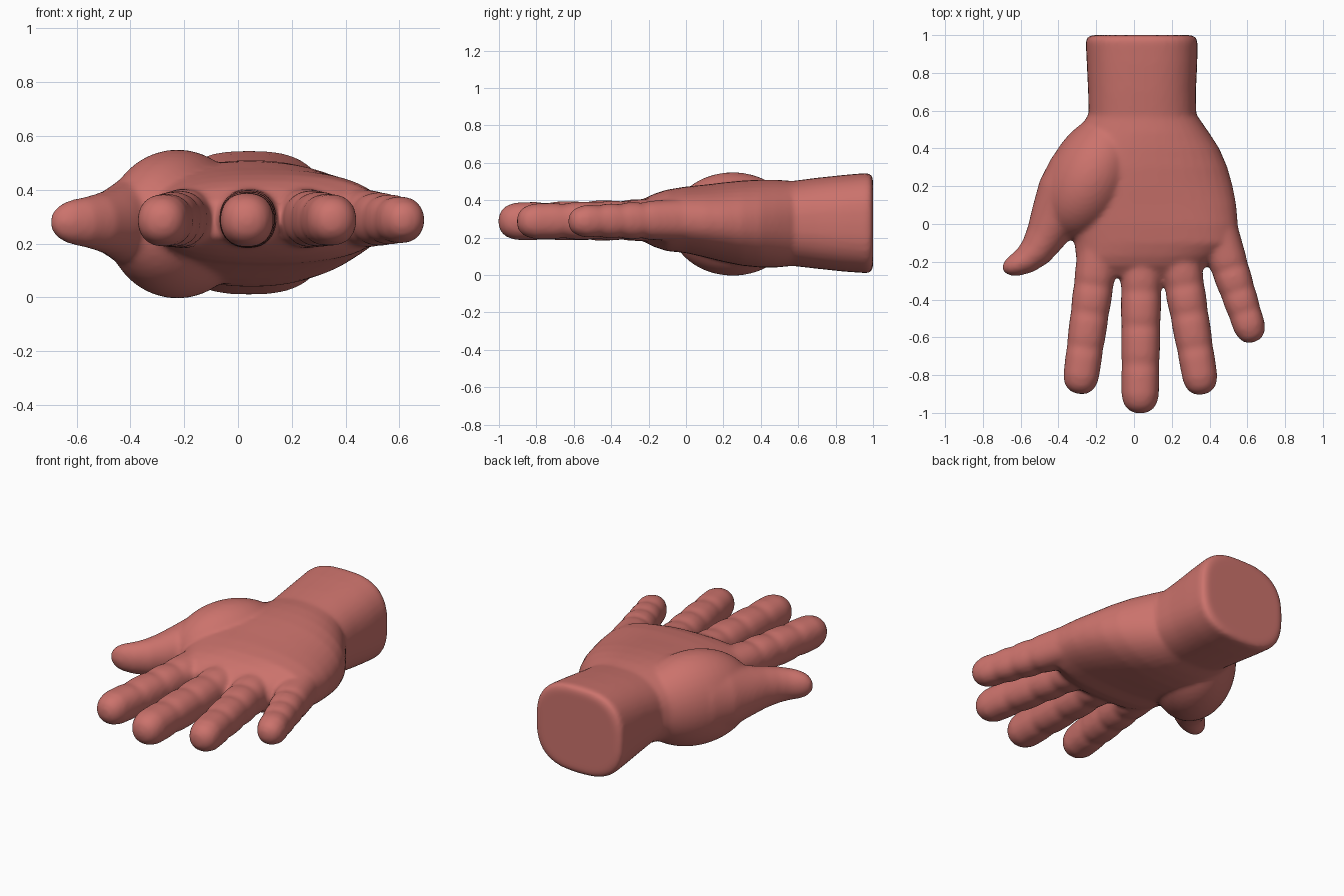
import bpy, bmesh, math
from mathutils import Vector

if "Cube" in bpy.data.objects:
    bpy.data.objects.remove(bpy.data.objects["Cube"])

skin = bpy.data.materials.new("rosy clay")
skin.diffuse_color = (0.60, 0.17, 0.15, 1)
skin.use_nodes = True
skin.node_tree.nodes["Principled BSDF"].inputs["Base Color"].default_value = skin.diffuse_color
bm = bmesh.new()
N = 40


def loft(rings):
    """Skin closed rings of points and cap both ends."""
    rows = [[bm.verts.new(p) for p in r] for r in rings]
    for a, b in zip(rows, rows[1:]):
        for i in range(N):
            j = (i + 1) % N
            bm.faces.new((a[i], a[j], b[j], b[i]))
    bm.faces.new(rows[0][::-1])
    bm.faces.new(rows[-1])


def ring(c, side, w, h, e=2.0):
    """Superellipse ring: half width w along side, half height h along z."""
    pts = []
    for i in range(N):
        a = 2 * math.pi * i / N
        ca, sa = math.cos(a), math.sin(a)
        u = math.copysign(abs(ca) ** (2 / e), ca)
        v = math.copysign(abs(sa) ** (2 / e), sa)
        pts.append(Vector(c) + Vector(side) * w * u + Vector((0, 0, h * v)))
    return pts


def slab(sections):
    """Loft sections (y, x min, x max, z min, z max, exponent) along y."""
    loft([ring(((a + b) / 2, y, (c + d) / 2), (1, 0, 0), (b - a) / 2, (d - c) / 2, e)
          for y, a, b, c, d, e in sections])


def finger(base, tip, w0, w1, z0, z1, creases):
    """Tapered finger with a round tip and shallow joint creases."""
    b, t = Vector((*base, z0)), Vector((*tip, z1))
    d = t - b
    length = d.length
    side = Vector((-d.y, d.x, 0)).normalized()
    ts = [i / 40 for i in range(40)]
    end = 1 - w1 / length
    ts = [k * end / (39 / 40) for k in ts]
    rings = []
    for k in ts:
        w = w0 + (w1 - w0) * k
        dip = sum(math.exp(-((k - c) / 0.035) ** 2) for c in creases)
        rings.append(ring(b + d * k, side, w * (1 - 0.03 * dip), w * (1.02 - 0.09 * dip), 2.25))
    for i in range(1, 9):
        a = math.pi / 2 * i / 8.3
        k = end + (1 - end) * math.sin(a)
        r = w1 * math.cos(a) ** 0.85
        rings.append(ring(b + d * k, side, r, r, 2.15))
    loft(rings)


def ellipsoid(c, r, turn=0):
    """Soft muscle pad, turned about z."""
    s = Vector((math.cos(turn), math.sin(turn), 0))
    f = Vector((-s.y, s.x, 0))
    loft([ring(Vector(c) - f * r[1] * math.cos(a), s, r[0] * math.sin(a), r[2] * math.sin(a))
          for a in [math.pi * (i + 0.3) / 24.6 for i in range(25)]])


# wrist stump
slab([(1.0, -0.225, 0.305, 0.04, 0.515, 2.7), (0.992, -0.245, 0.325, 0.018, 0.538, 2.7),
      (0.97, -0.256, 0.337, 0.01, 0.546, 2.7), (0.85, -0.25, 0.335, 0.018, 0.536, 2.6),
      (0.7, -0.243, 0.328, 0.034, 0.52, 2.5), (0.56, -0.24, 0.33, 0.05, 0.502, 2.4),
      (0.45, -0.24, 0.33, 0.08, 0.47, 2.3)])
# palm
slab([(0.60, -0.22, 0.31, 0.08, 0.47, 2.3), (0.56, -0.255, 0.345, 0.048, 0.504, 2.3),
      (0.48, -0.30, 0.40, 0.04, 0.51, 2.2), (0.40, -0.355, 0.452, 0.04, 0.51, 2.2),
      (0.30, -0.405, 0.495, 0.05, 0.505, 2.2), (0.2, -0.425, 0.523, 0.07, 0.495, 2.2),
      (0.1, -0.40, 0.542, 0.095, 0.483, 2.3), (0.0, -0.35, 0.55, 0.118, 0.473, 2.4),
      (-0.1, -0.315, 0.545, 0.128, 0.457, 2.5), (-0.17, -0.308, 0.45, 0.15, 0.435, 2.5),
      (-0.22, -0.30, 0.385, 0.175, 0.41, 2.4), (-0.28, -0.26, 0.33, 0.22, 0.36, 2.2)])
# thumb mound
ellipsoid((-0.225, 0.25, 0.273), (0.23, 0.36, 0.277), -0.5)
# thumb
path = [(-0.20, 0.34, 0.16, 0.22), (-0.29, 0.24, 0.185, 0.225), (-0.36, 0.14, 0.165, 0.19),
        (-0.42, 0.03, 0.132, 0.15), (-0.47, -0.07, 0.107, 0.122), (-0.52, -0.145, 0.090, 0.105),
        (-0.575, -0.193, 0.074, 0.092), (-0.63, -0.219, 0.060, 0.08),
        (-0.665, -0.23, 0.046, 0.062), (-0.688, -0.236, 0.026, 0.036), (-0.697, -0.238, 0.008, 0.01)]
rings = []
for i, (x, y, w, h) in enumerate(path):
    p, q = path[max(i - 1, 0)], path[min(i + 1, len(path) - 1)]
    d = Vector((q[0] - p[0], q[1] - p[1], 0)).normalized()
    rings.append(ring((x, y, 0.28), (-d.y, d.x, 0), w, h))
loft(rings)
# four fingers
finger((-0.18, -0.08), (-0.293, -0.90), 0.112, 0.092, 0.295, 0.285, (0.3, 0.48, 0.7))
finger((0.04, -0.08), (0.032, -1.003), 0.112, 0.097, 0.295, 0.287, (0.3, 0.5, 0.72))
finger((0.225, -0.08), (0.365, -0.903), 0.113, 0.090, 0.295, 0.287, (0.3, 0.48, 0.7))
finger((0.43, 0.0), (0.638, -0.625), 0.112, 0.080, 0.295, 0.287, (0.38, 0.57, 0.75))

bmesh.ops.recalc_face_normals(bm, faces=bm.faces)
mesh = bpy.data.meshes.new("hand")
bm.to_mesh(mesh)
bm.free()
hand = bpy.data.objects.new("hand", mesh)
bpy.context.collection.objects.link(hand)
mesh.materials.append(skin)
bpy.context.view_layer.objects.active = hand
hand.select_set(True)

# fuse the parts into one skin and soften the joins
fuse = hand.modifiers.new("fuse", 'REMESH')
fuse.mode = 'VOXEL'
fuse.voxel_size = 0.013
fuse.use_smooth_shade = True
soft = hand.modifiers.new("soften", 'SMOOTH')
soft.factor = 0.5
soft.iterations = 9
